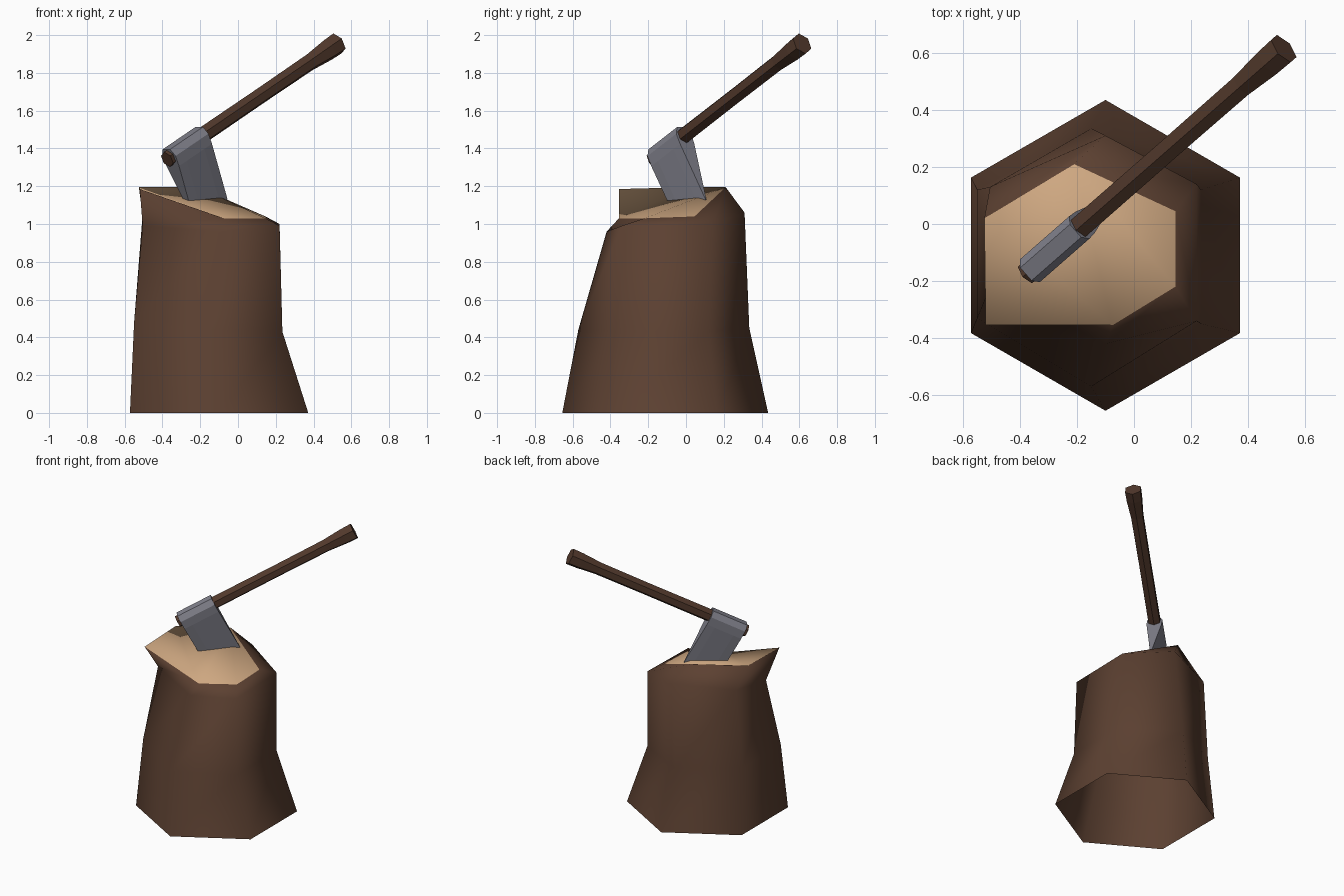
import bpy, bmesh, math
from mathutils import Vector

cube = bpy.data.objects.get("Cube")
if cube:
    bpy.data.objects.remove(cube, do_unlink=True)


def material(name, rgb, rough=0.8):
    m = bpy.data.materials.new(name)
    m.use_nodes = True
    m.diffuse_color = (*rgb, 1)
    node = m.node_tree.nodes["Principled BSDF"]
    node.inputs["Base Color"].default_value = (*rgb, 1)
    node.inputs["Roughness"].default_value = rough
    return m


bark = material("bark_brown", (0.107, 0.052, 0.031))
cut_wood = material("cut_wood_tan", (0.62, 0.39, 0.22))
handle_wood = material("handle_brown", (0.085, 0.041, 0.025))
steel = material("steel_grey", (0.22, 0.22, 0.26))


def finish(bm, name, *mats):
    mesh = bpy.data.meshes.new(name)
    bm.to_mesh(mesh)
    bm.free()
    for m in mats:
        mesh.materials.append(m)
    obj = bpy.data.objects.new(name, mesh)
    bpy.context.collection.objects.link(obj)
    return obj


def bridge(bm, low, high):
    """Quads between two closed rings of vertices."""
    n = len(low)
    for i in range(n):
        j = (i + 1) % n
        bm.faces.new((low[j], low[i], high[i], high[j]))


# Stump: uneven six-sided rings, clockwise from the back corner, open below
base = [(-0.1 + 0.545 * math.sin(k * math.pi / 3),
         -0.11 + 0.545 * math.cos(k * math.pi / 3), 0) for k in range(6)]
waist = [(-0.15, 0.335, 0.45), (0.235, 0.12, 0.43), (0.235, -0.35, 0.43),
         (-0.15, -0.57, 0.44), (-0.55, -0.33, 0.48), (-0.55, 0.12, 0.48)]
shoulder = [(-0.1, 0.31, 1.06), (0.22, 0.14, 1.0), (0.22, -0.34, 0.99),
            (-0.1, -0.42, 0.96), (-0.505, -0.22, 0.99), (-0.505, 0.13, 1.05)]
rim = [(-0.21, 0.21, 1.195), (0.145, 0.045, 1.04), (0.145, -0.22, 1.03),
       (-0.075, -0.355, 1.03), (-0.52, -0.355, 1.185), (-0.525, 0.02, 1.195)]

bm = bmesh.new()
rings = [[bm.verts.new(p) for p in ring] for ring in (base, waist, shoulder, rim)]
for low, high in zip(rings, rings[1:]):
    bridge(bm, low, high)
# Sloping cut top
for tri in ((5, 4, 3), (0, 5, 3), (0, 3, 2), (0, 2, 1)):
    bm.faces.new([rings[-1][i] for i in tri]).material_index = 1
for f in bm.faces:
    f.smooth = True
finish(bm, "stump", bark, cut_wood)

# Axe frame: u runs along the handle, d toward the cutting edge, n sideways
centre = Vector((-0.275, -0.085, 1.41))
u = Vector((0.8, 0.7, 0.545)).normalized()
n = Vector((-u.y, u.x, 0)).normalized()
d = n.cross(u)
if d.z > 0:
    d = -d


def axe_point(along, side, down):
    return centre + u * along + n * side + d * down


# Handle: hexagonal shaft flaring at the grip end
bm = bmesh.new()
sections = [(-0.15, 0.044), (0.13, 0.045), (0.6, 0.044), (0.98, 0.046),
            (1.12, 0.058), (1.195, 0.06)]
loops = []
for along, r in sections:
    loops.append([bm.verts.new(axe_point(along, r * math.sin(k * math.pi / 3),
                                         r * math.cos(k * math.pi / 3)))
                  for k in range(6)])
for low, high in zip(loops, loops[1:]):
    bridge(bm, low, high)
bm.faces.new(loops[0])
bm.faces.new(loops[-1])
bmesh.ops.recalc_face_normals(bm, faces=bm.faces)
finish(bm, "axe_handle", handle_wood)

# Axe head: columns along the handle, tapering from the eye to a curved edge
bm = bmesh.new()
columns = [(-0.13, 0.37), (-0.07, 0.41), (0.07, 0.41), (0.13, 0.38)]
loops = []
for along, edge in columns:
    profile = [(0.03, -0.05), (0.053, -0.01), (0.05, 0.05), (0.003, edge)]
    outline = profile + [(-s, h) for s, h in reversed(profile)]
    loops.append([bm.verts.new(axe_point(along, s, h)) for s, h in outline])
for low, high in zip(loops, loops[1:]):
    bridge(bm, low, high)
bm.faces.new(loops[0])
bm.faces.new(loops[-1])
bmesh.ops.recalc_face_normals(bm, faces=bm.faces)
finish(bm, "axe_head", steel)
